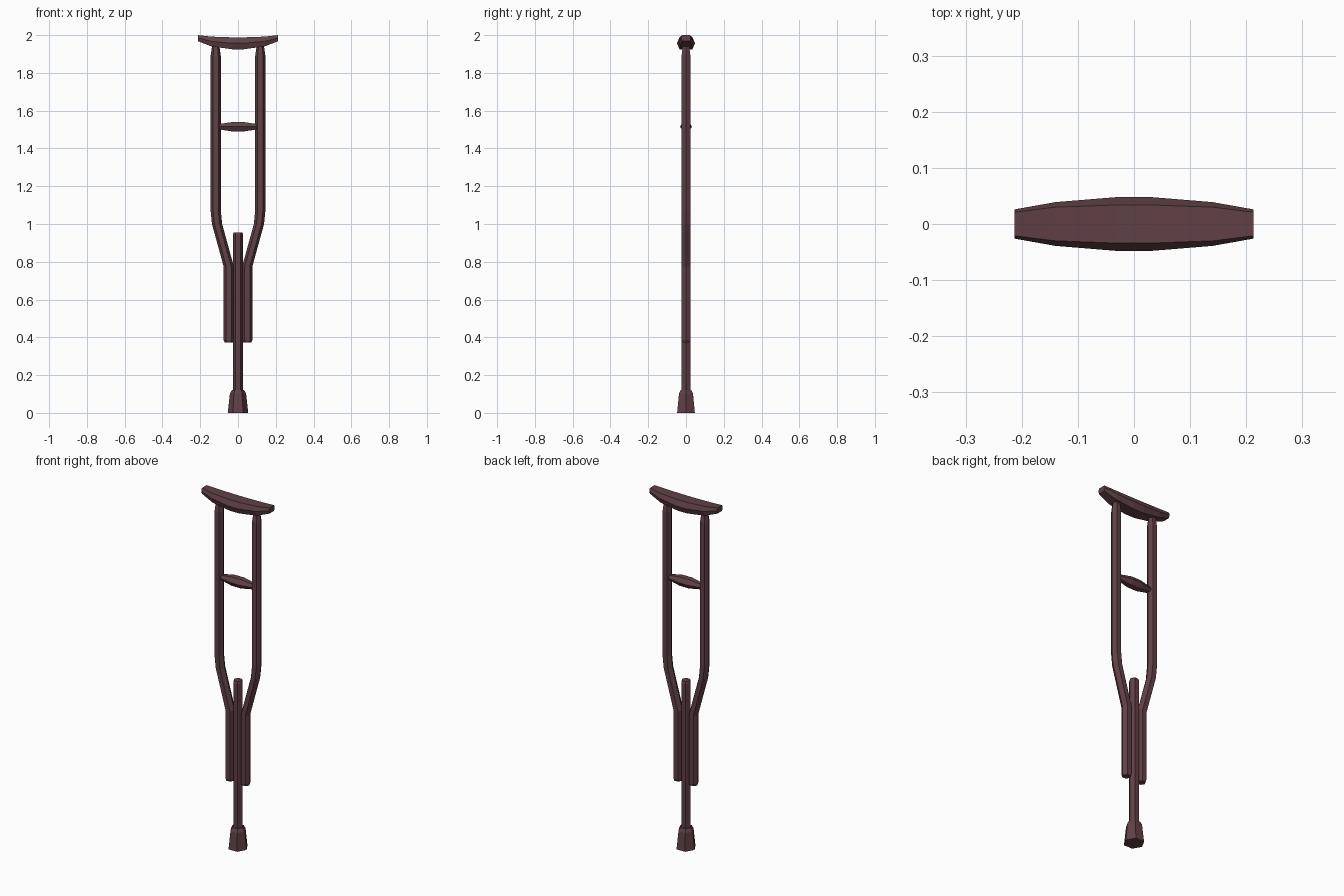
import bpy, bmesh
from math import cos, sin, pi
from mathutils import Vector

cube = bpy.data.objects.get("Cube")
if cube:
    bpy.data.objects.remove(cube, do_unlink=True)

maroon = bpy.data.materials.new("dark_maroon")
colour = (0.118, 0.052, 0.062, 1)
maroon.diffuse_color = colour
maroon.use_nodes = True
maroon.node_tree.nodes["Principled BSDF"].inputs["Base Color"].default_value = colour


def loft(name, rings):
    """Skin equal-length rings of points and cap both ends."""
    bm = bmesh.new()
    loops = [[bm.verts.new(p) for p in ring] for ring in rings]
    for a, b in zip(loops, loops[1:]):
        for i in range(len(a)):
            j = (i + 1) % len(a)
            bm.faces.new((a[i], a[j], b[j], b[i]))
    bm.faces.new(loops[0])
    bm.faces.new(loops[-1])
    bmesh.ops.recalc_face_normals(bm, faces=bm.faces)
    mesh = bpy.data.meshes.new(name)
    bm.to_mesh(mesh)
    bm.free()
    mesh.materials.append(maroon)
    obj = bpy.data.objects.new(name, mesh)
    bpy.context.collection.objects.link(obj)
    return obj


def hexagon(r):
    return [(r * cos(i * pi / 3), r * sin(i * pi / 3)) for i in range(6)]


def upright(name, stations):
    """Hexagonal post through (x, z, radius) stations."""
    return loft(name, [[Vector((x + u, v, z)) for u, v in hexagon(r)]
                       for x, z, r in stations])


# Side rails: straight, bending inward to clamp the lower shaft
for side, label in ((1, "left"), (-1, "right")):
    path = [(0.118, 1.945, 0.019), (0.118, 1.89, 0.027), (0.118, 1.07, 0.027),
            (0.111, 1.0, 0.027), (0.049, 0.775, 0.027), (0.049, 0.385, 0.027),
            (0.049, 0.372, 0.022)]
    upright(label + "_rail", [(side * x, z, r) for x, z, r in path])

# Lower shaft and flared rubber foot
upright("lower_shaft", [(0, 0.08, 0.027), (0, 0.945, 0.027), (0, 0.956, 0.023)])
upright("rubber_foot", [(0, 0, 0.054), (0, 0.102, 0.043), (0, 0.12, 0.033)])

# Hand grip: hexagonal bar swelling in the middle
grip = [(-0.1, 0.018), (-0.03, 0.032), (0.03, 0.032), (0.1, 0.018)]
loft("hand_grip", [[Vector((x, u, 1.515 + v * 0.9)) for u, v in hexagon(r)]
                   for x, r in grip])

# Underarm pad: half-profile of (x, half width, flat half width, top, middle, bottom)
half = [(0.03, 0.048, 0.034, 1.988, 1.957, 1.925),
        (0.14, 0.039, 0.030, 1.992, 1.967, 1.94),
        (0.213, 0.026, 0.021, 2.0, 1.985, 1.968)]
pad = [(-x, *rest) for x, *rest in reversed(half)] + half
loft("underarm_pad", [[Vector((x, y, z)) for y, z in
                       ((w, m), (f, t), (-f, t), (-w, m), (-f, b), (f, b))]
                      for x, w, f, t, m, b in pad])
